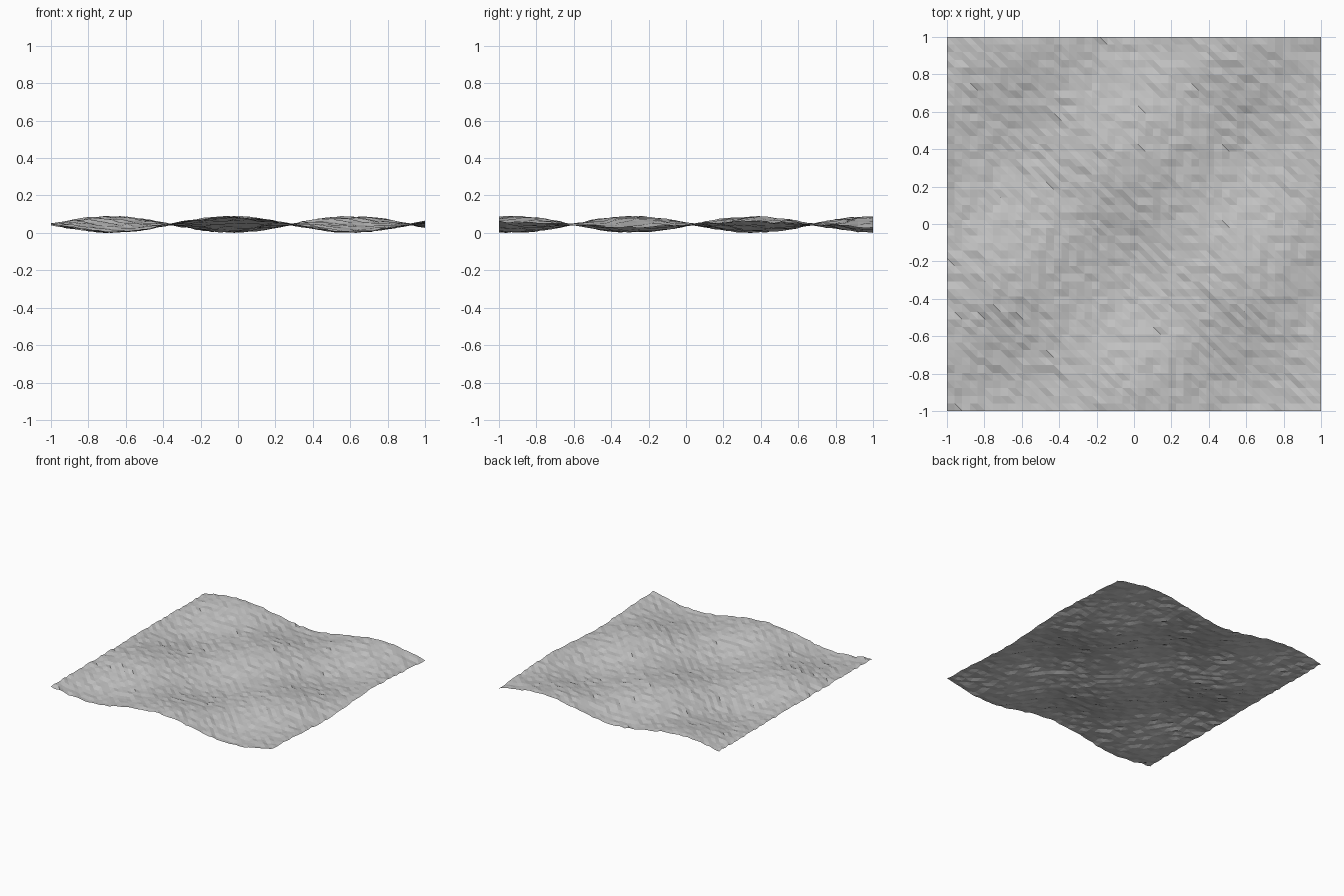
import bpy
import bmesh
import math
import random

if "Cube" in bpy.data.objects:
    bpy.data.objects.remove(bpy.data.objects["Cube"], do_unlink=True)

random.seed(7)
POINTS = 50                  # grid points per side
STEP = 2 / (POINTS - 1)      # spacing of the points
WAVE = 0.2                   # phase advance per grid point
ROUGHNESS = 0.15             # random height, as a fraction of the wave height

# Plain stone colour
grey = bpy.data.materials.new("stone_grey")
grey.use_nodes = True
colour = (0.55, 0.55, 0.55, 1)
grey.diffuse_color = colour
grey.node_tree.nodes["Principled BSDF"].inputs["Base Color"].default_value = colour

# Rolling ground sheet: crossed waves plus small bumps
bm = bmesh.new()


def ground_point(column, row):
    wave = math.sin(WAVE * column) * math.cos(WAVE * row)
    bump = random.uniform(-ROUGHNESS, ROUGHNESS)
    height = (1 + ROUGHNESS + wave + bump) * STEP
    return bm.verts.new((column * STEP - 1, 1 - row * STEP, height))


rows = [[ground_point(c, r) for c in range(POINTS)] for r in range(POINTS)]

# Two triangles per cell, split from back left to front right
for back, front in zip(rows, rows[1:]):
    for c in range(POINTS - 1):
        bm.faces.new((back[c], front[c], front[c + 1]))
        bm.faces.new((back[c], front[c + 1], back[c + 1]))

# Settle the lowest point on the floor
lowest = min(v.co.z for v in bm.verts)
for v in bm.verts:
    v.co.z -= lowest

mesh = bpy.data.meshes.new("rolling_ground")
bm.to_mesh(mesh)
bm.free()
mesh.materials.append(grey)
ground = bpy.data.objects.new("rolling_ground", mesh)
bpy.context.collection.objects.link(ground)
